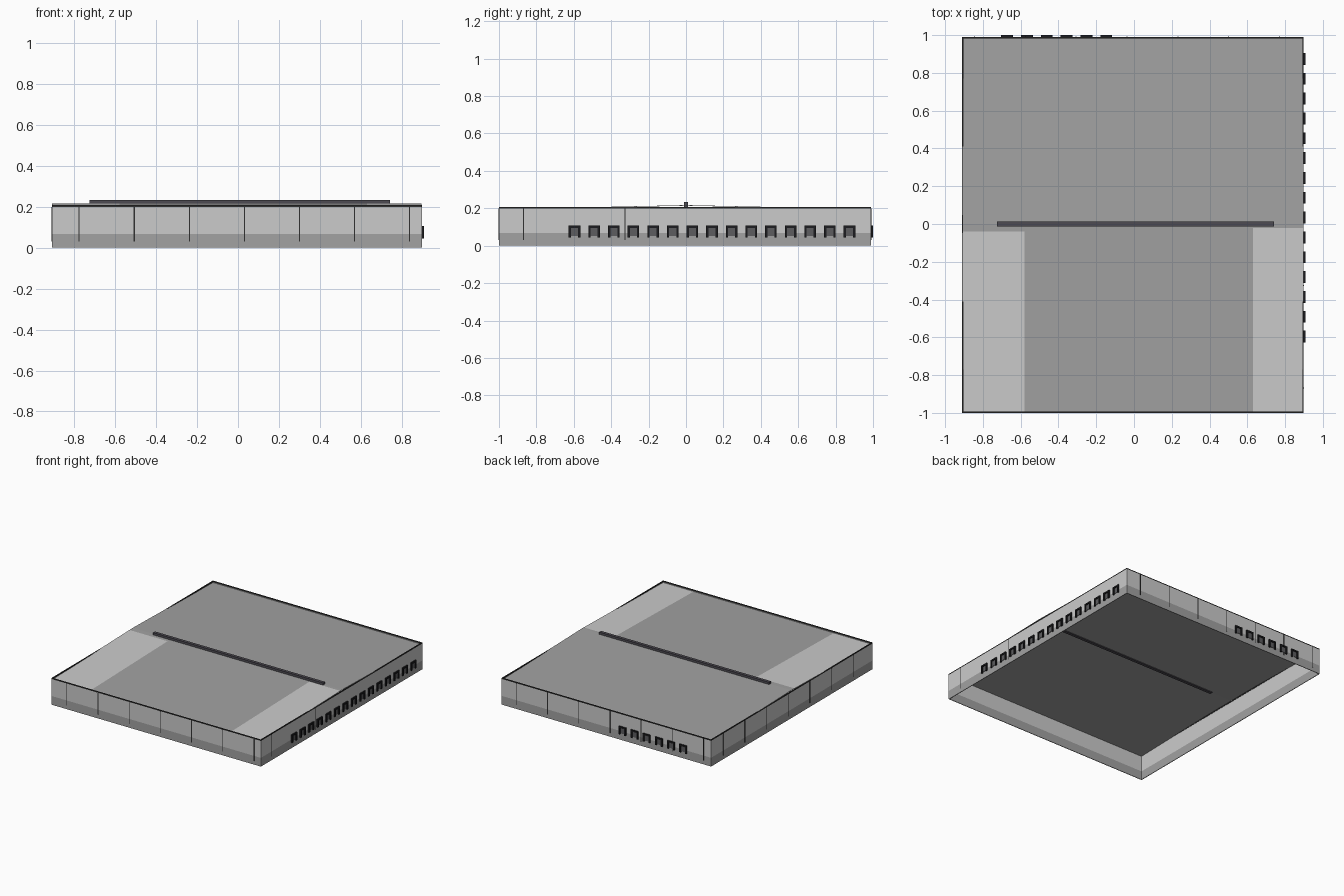
import bpy
import bmesh

cube = bpy.data.objects.get("Cube")
if cube:
    bpy.data.objects.remove(cube, do_unlink=True)

# Wall outline and main heights
X0, X1, Y0, Y1 = -0.91, 0.898, -1.0, 0.99
BAND, COPING, TOP = 0.068, 0.2, 0.208
EAVE, RIDGE = 0.195, 0.217


def material(name, r, g, b):
    m = bpy.data.materials.new(name)
    m.use_nodes = True
    m.diffuse_color = (r, g, b, 1)
    m.node_tree.nodes["Principled BSDF"].inputs["Base Color"].default_value = (r, g, b, 1)
    return m


LIGHT = material("light grey", 0.6, 0.6, 0.6)
MID = material("mid grey", 0.36, 0.36, 0.36)
TRIM = material("dark trim", 0.03, 0.03, 0.03)
VENT = material("slate grey", 0.075, 0.07, 0.085)
RUBBER = material("black rubber", 0.012, 0.012, 0.014)
DOOR = material("door grey", 0.11, 0.11, 0.115)


def finish(bm, name, *mats):
    mesh = bpy.data.meshes.new(name)
    bm.to_mesh(mesh)
    bm.free()
    for m in mats:
        mesh.materials.append(m)
    obj = bpy.data.objects.new(name, mesh)
    bpy.context.collection.objects.link(obj)
    return obj


def add_box(bm, lo, hi, mat=0):
    """Add an axis-aligned box between two corners."""
    verts = bmesh.ops.create_cube(bm, size=1)["verts"]
    for v in verts:
        v.co = [(a + b) / 2 + c * (b - a) for a, b, c in zip(lo, hi, v.co)]
    for f in {f for v in verts for f in v.link_faces}:
        f.material_index = mat


def add_wall_box(bm, side, u0, u1, z0, z1, depth, mat=0):
    """Add a box standing out from the outside of one wall."""
    if side == "front":
        add_box(bm, (u0, Y0 - depth, z0), (u1, Y0, z1), mat)
    elif side == "back":
        add_box(bm, (u0, Y1, z0), (u1, Y1 + depth, z1), mat)
    elif side == "left":
        add_box(bm, (X0 - depth, u0, z0), (X0, u1, z1), mat)
    else:
        add_box(bm, (X1, u0, z0), (X1 + depth, u1, z1), mat)


def wall_ring(name, z0, z1, mat, t=0.005):
    """Hollow rectangular band of wall, open above and below."""
    bm = bmesh.new()
    rings = []
    for inset, z in ((0, z0), (0, z1), (t, z1), (t, z0)):
        a, b, c, d = X0 + inset, X1 - inset, Y0 + inset, Y1 - inset
        rings.append([bm.verts.new((x, y, z)) for x, y in ((a, c), (b, c), (b, d), (a, d))])
    for i in range(4):
        r, s = rings[i], rings[(i + 1) % 4]
        for j in range(4):
            k = (j + 1) % 4
            bm.faces.new((r[j], r[k], s[k], s[j]))
    bmesh.ops.recalc_face_normals(bm, faces=bm.faces)
    return finish(bm, name, mat)


# Walls: plinth band, main cladding and dark coping
wall_ring("wall_base", 0, BAND, MID)
wall_ring("wall_upper", BAND, COPING, LIGHT)
wall_ring("wall_coping", COPING, TOP, TRIM, 0.007)

# Low gabled roof, with paler areas on the front slope
bm = bmesh.new()
xs = (X0 + 0.001, -0.58, 0.63, X1 - 0.001)
ys = (Y0 + 0.001, -0.04, -0.02, 0, Y1 - 0.001)
grid = [[bm.verts.new((x, y, RIDGE - (RIDGE - EAVE) * abs(y))) for x in xs] for y in ys]
for j in range(len(ys) - 1):
    for i in range(len(xs) - 1):
        f = bm.faces.new((grid[j][i], grid[j][i + 1], grid[j + 1][i + 1], grid[j + 1][i]))
        pale = (i == 0 and j == 0) or (i == 2 and j < 2)
        f.material_index = 0 if pale else 1
roof = finish(bm, "roof", LIGHT, MID)
solid = roof.modifiers.new("thickness", "SOLIDIFY")
solid.thickness = 0.003
solid.offset = -1
solid.material_offset = 1
solid.material_offset_rim = 1

# Ridge vent through the roof
bm = bmesh.new()
add_box(bm, (-0.725, -0.012, 0.208), (0.742, 0.012, 0.234))
finish(bm, "ridge_vent", VENT)

# Vertical panel joints on every wall
joints = {
    "front": [-0.776 + 0.269 * i for i in range(7)],
    "back": [0.77 - 0.269 * i for i in range(7)],
    "left": [0.84 - 0.267 * i for i in range(7)],
    "right": [-0.868, -0.326],
}
for side, places in joints.items():
    bm = bmesh.new()
    for u in places:
        add_wall_box(bm, side, u - 0.0025, u + 0.0025, 0.03, COPING, 0.0015)
    finish(bm, side + "_panel_joints", TRIM)


# Loading docks: rubber surround on three sides around a recessed door
def loading_docks(side, first, count, step=0.105):
    bm = bmesh.new()
    for i in range(count):
        u = first + step * i
        for s in (-1, 1):
            a, b = sorted((u + s * 0.019, u + s * 0.031))
            add_wall_box(bm, side, a, b, 0.045, 0.107, 0.01)
        add_wall_box(bm, side, u - 0.019, u + 0.019, 0.095, 0.107, 0.01)
        add_wall_box(bm, side, u - 0.019, u + 0.019, 0.052, 0.095, 0.003, 1)
    finish(bm, side + "_loading_docks", RUBBER, DOOR)


loading_docks("right", -0.596, 15)
loading_docks("back", -0.672, 6)
